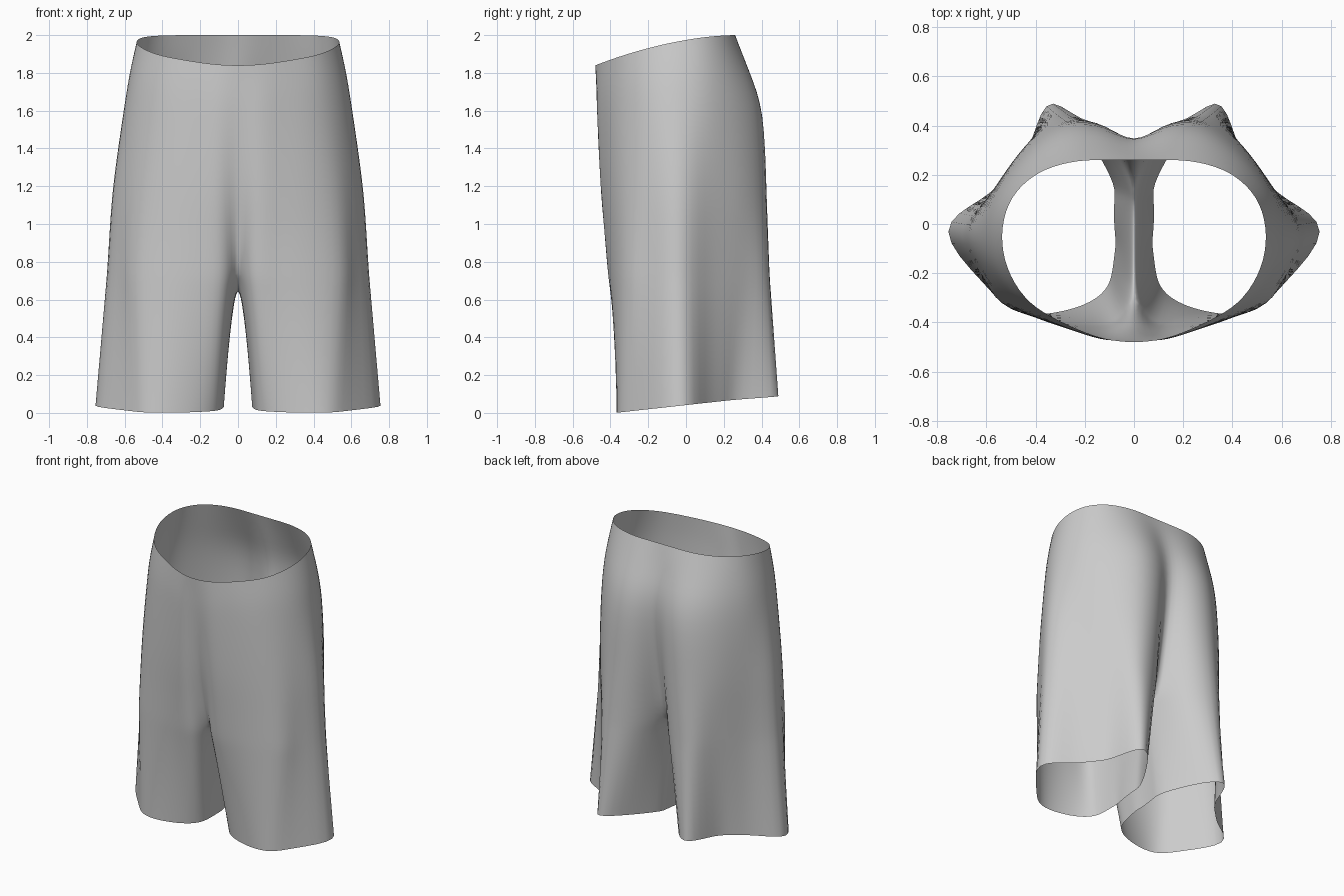
import bpy
from mathutils import Vector

if "Cube" in bpy.data.objects:
    bpy.data.objects.remove(bpy.data.objects["Cube"])

# Half outlines (front centre -> side -> back centre) at five heights, x >= 0
WAIST = [(0, -.48), (.1, -.47), (.2, -.44), (.31, -.39), (.42, -.32), (.50, -.21), (.535, -.08),
         (.52, .05), (.46, .15), (.36, .22), (.23, .255), (.11, .26), (0, .26)]
HIP = [(0, -.468), (.11, -.472), (.23, -.44), (.36, -.39), (.48, -.31), (.57, -.19), (.605, -.05),
       (.58, .09), (.51, .21), (.41, .32), (.27, .405), (.12, .405), (0, .365)]
THIGH = [(0, -.43), (.1, -.455), (.23, -.435), (.38, -.39), (.52, -.31), (.61, -.19), (.665, -.04),
         (.60, .10), (.52, .22), (.43, .33), (.28, .42), (.11, .39), (0, .31)]
CROTCH = [(0, -.33), (.07, -.40), (.2, -.41), (.36, -.39), (.54, -.32), (.62, -.20), (.695, -.04),
          (.60, .10), (.51, .22), (.42, .34), (.31, .44), (.12, .37), (0, .22)]
HEM = [(.09, -.20), (.12, -.27), (.21, -.33), (.36, -.365), (.50, -.345), (.62, -.23), (.757, -.03),
       (.62, .10), (.51, .20), (.43, .30), (.355, .48), (.23, .41), (.10, .20)]
# Inner leg: crotch seam points (y, z) and the matching hem points
SEAM = [(.10, .68), (0, .66), (-.12, .66), (-.24, .68)]
HEM_INNER = [(.08, .10), (.08, 0), (.075, -.07), (.08, -.13)]


def tighten(ring, closed):
    """Push control points out so the subdivided outline passes through the given points."""
    target = [Vector(p) for p in ring]
    cur = [p.copy() for p in target]
    n = len(cur)
    for _ in range(4):
        out = []
        for i, p in enumerate(cur):
            if closed:
                a, b = cur[i - 1], cur[(i + 1) % n]
            else:
                a = cur[i - 1] if i else Vector((-cur[1].x, cur[1].y))
                b = cur[i + 1] if i < n - 1 else Vector((-cur[-2].x, cur[-2].y))
            limit = p * (2 / 3) + (a + b) / 6
            out.append(p + (target[i] - limit))
        cur = out
    return cur


def waist_z(y):
    """Waistline dips toward the front."""
    t = (y + .48) / .74
    return 1.84 + .16 * (1 - (1 - t) ** 1.8) if t < 1 else 2.0


def hem_z(y):
    return max(0, min(.09, .005 + .11 * (y + .33)))


verts, faces, rows = [], [], []


def add_row(points):
    rows.append(list(range(len(verts), len(verts) + len(points))))
    verts.extend(points)


# Body rows from waist to crotch
waist, hip, thigh = (tighten(r, False) for r in (WAIST, HIP, THIGH))
add_row([(p.x, p.y, waist_z(p.y)) for p in waist])
add_row([((p.x + q.x) / 2 + .008, (p.y + q.y) / 2, (waist_z(p.y) + 1.6) / 2) for p, q in zip(waist, hip)])
for p in rows[1][0], rows[1][-1]:
    verts[p] = (0, verts[p][1], verts[p][2])
add_row([(p.x, p.y, 1.6) for p in hip])
add_row([(p.x, p.y, 1.2) for p in thigh])
crotch = tighten(CROTCH, False)
add_row([((p.x + q.x) / 2, (p.y + q.y) / 2, .97) for p, q in zip(thigh, crotch)])
top = [(p.x, p.y, .74) for p in crotch] + [(0, y, z) for y, z in SEAM]
add_row(top)

# Leg rows from crotch to hem
hem = tighten(HEM + HEM_INNER, True)
for t in (.1, .35, .65, .9, 1):
    row = []
    for (x, y, z), h in zip(top, hem):
        tx = t ** .6 if x < .01 else t
        row.append((x + (h.x - x) * tx, y + (h.y - y) * t, z + (hem_z(h.y) - z) * t))
    add_row(row)

# Skin the rows; leg rows are closed loops
for a, b in zip(rows, rows[1:]):
    n = min(len(a), len(b))
    closed = n == 17
    for j in range(n if closed else n - 1):
        k = (j + 1) % n
        faces.append((a[j], b[j], b[k], a[k]))

# Shorts: mirrored half, subdivided and smooth
mesh = bpy.data.meshes.new("shorts")
mesh.from_pydata(verts, [], faces)
mesh.shade_smooth()
shorts = bpy.data.objects.new("shorts", mesh)
bpy.context.collection.objects.link(shorts)
mirror = shorts.modifiers.new("mirror", 'MIRROR')
mirror.use_clip = True
mirror.merge_threshold = .0005
sub = shorts.modifiers.new("smooth", 'SUBSURF')
sub.levels = sub.render_levels = 2
